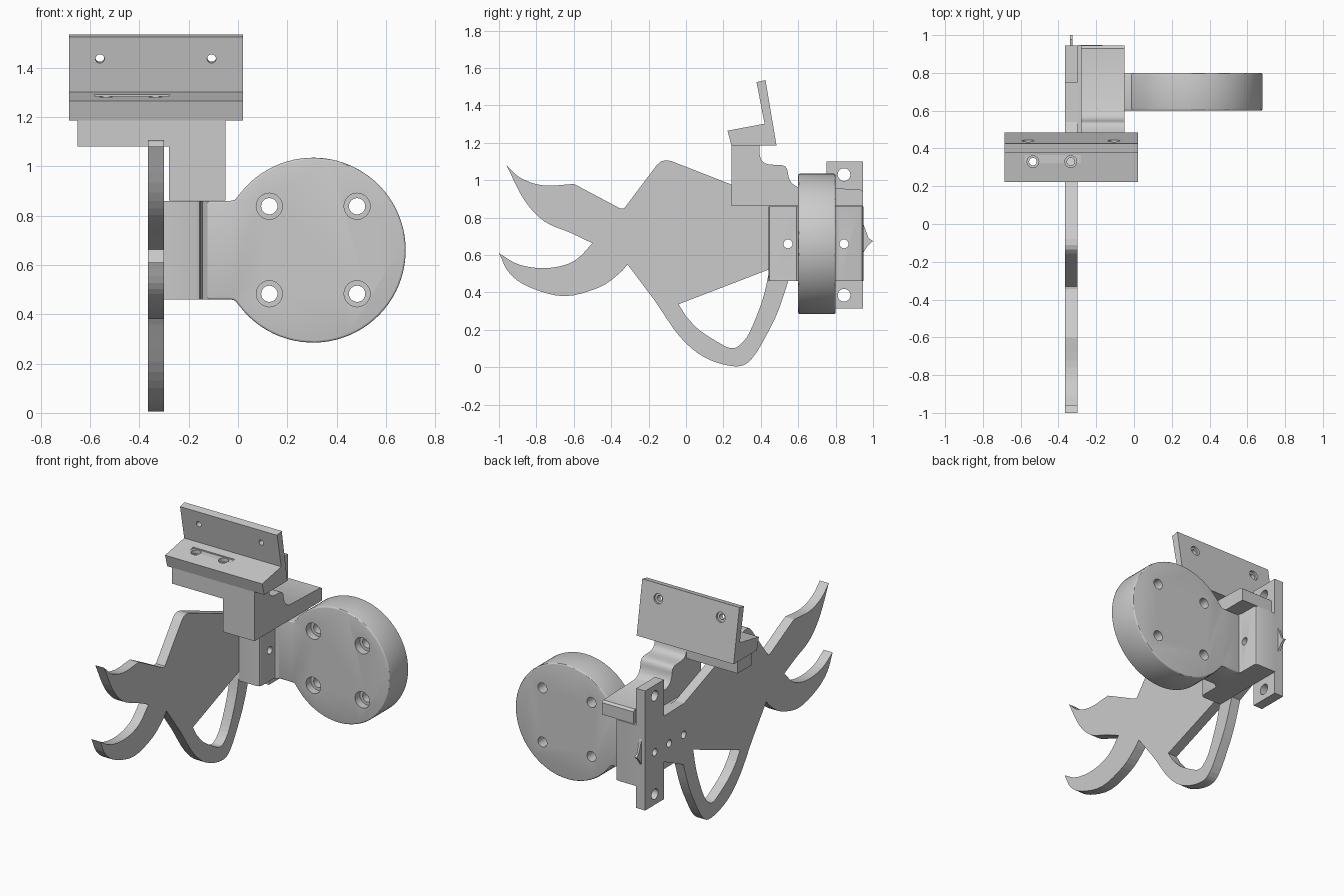
import bpy, bmesh, math
from mathutils import Vector

if "Cube" in bpy.data.objects:
    bpy.data.objects.remove(bpy.data.objects["Cube"])

MAP = {'X': lambda a, b, t: (t, a, b),
       'Y': lambda a, b, t: (a, t, b),
       'Z': lambda a, b, t: (a, b, t)}


def prism(name, pts, axis, t0, t1, bevel=0.0, angle=30):
    """Extrude a flat outline along one axis."""
    bm = bmesh.new()
    lo = [bm.verts.new(MAP[axis](a, b, t0)) for a, b in pts]
    hi = [bm.verts.new(MAP[axis](a, b, t1)) for a, b in pts]
    bm.faces.new(lo)
    bm.faces.new(hi)
    n = len(pts)
    for i in range(n):
        j = (i + 1) % n
        bm.faces.new((lo[i], lo[j], hi[j], hi[i]))
    bmesh.ops.recalc_face_normals(bm, faces=bm.faces)
    me = bpy.data.meshes.new(name)
    bm.to_mesh(me)
    bm.free()
    ob = bpy.data.objects.new(name, me)
    bpy.context.collection.objects.link(ob)
    if bevel:
        m = ob.modifiers.new("bevel", 'BEVEL')
        m.width, m.segments, m.angle_limit = bevel, 3, math.radians(angle)
        apply(ob, m)
    return ob


def apply(ob, mod):
    bpy.context.view_layer.objects.active = ob
    bpy.ops.object.modifier_apply(modifier=mod.name)


def boolean(ob, other, op='DIFFERENCE'):
    m = ob.modifiers.new("bool", 'BOOLEAN')
    m.operation, m.solver, m.object = op, 'EXACT', other
    apply(ob, m)
    bpy.data.objects.remove(other)


def drill(ob, centre, direction, r, depth):
    bpy.ops.mesh.primitive_cylinder_add(vertices=24, radius=r, depth=depth, location=centre)
    c = bpy.context.object
    c.hide_render = True
    c.rotation_euler = Vector(direction).to_track_quat('Z', 'Y').to_euler()
    bpy.context.view_layer.update()
    boolean(ob, c)


def curve(pts, n=4):
    """Smooth run through the given points."""
    p = [Vector(q) for q in pts]
    p = [2 * p[0] - p[1]] + p + [2 * p[-1] - p[-2]]
    out = []
    for i in range(1, len(p) - 2):
        a, b, c, d = p[i - 1:i + 3]
        for k in range(n):
            t = k / n
            out.append(tuple(0.5 * (2 * b + (c - a) * t + (2 * a - 5 * b + 4 * c - d) * t * t
                                    + (3 * b - a - 3 * c + d) * t ** 3)))
    return out + [tuple(p[-2])]


def smooth(ob):
    bpy.ops.object.select_all(action='DESELECT')
    ob.select_set(True)
    bpy.context.view_layer.objects.active = ob
    bpy.ops.object.shade_smooth_by_angle(angle=math.radians(30))


# Forked side plate with its mounting strip
upper_horn = curve([(-.5, .663), (-.62, .72), (-.757, .78), (-.864, .893), (-.96, 1.08)])
horn_top = curve([(-.96, 1.08), (-.88, 1.01), (-.76, .972), (-.60, .98)])
crest = [(-.57, .965), (-.36, .853), (-.345, .848), (-.33, .85), (-.157, 1.08),
         (-.135, 1.1), (-.11, 1.107), (-.08, 1.103), (.26, .97), (.54, .865)]
strip = [(.75, .86), (.75, 1.10), (.945, 1.10), (.945, .315), (.75, .315), (.75, .56)]
guard = curve([(.548, .465), (.5, .32), (.447, .203), (.35, .043), (.26, .005),
               (.099, .053), (-.035, .166), (-.168, .358)])
lower_horn = curve([(-.313, .55), (-.355, .503), (-.4625, .428), (-.65, .38),
                    (-.837, .428), (-.944, .503), (-1.0, .61)])
lower_top = curve([(-1.0, .61), (-.89, .548), (-.74, .53), (-.6, .567), (-.5, .663)])
plate = prism("forked_plate", upper_horn[:-1] + horn_top + crest + strip + guard
              + lower_horn[:-1] + lower_top[:-1], 'X', -.365, -.30)
window = prism("window_cutter", [(-.04, .337)] + curve([
    (.447, .524), (.41, .364), (.34, .187), (.286, .118), (.243, .102), (.19, .123),
    (.072, .198), (0, .273)]), 'X', -.5, -.2)
boolean(plate, window)
for z in (1.03, .385):
    drill(plate, (-.33, .845, z), (1, 0, 0), .034, .3)
for y in (.545, .695, .845):
    drill(plate, (-.33, y, .66), (1, 0, 0), .024, .3)

# Small broken spur at the rear edge of the strip
prism("rear_spur", [(.94, .79), (.976, .69), (1.0, .675), (.972, .65), (.94, .60)],
      'X', -.34, -.325)

# Round pad with neck
arc = [(.305 + .375 * math.cos(t), .66 + .375 * math.sin(t))
       for t in [math.radians(-142 + 284 * i / 64) for i in range(65)]]
neck = [(-.012, .864), (-.03, .86), (-.16, .86), (-.16, .46), (-.03, .46), (-.012, .456)]
pad = prism("round_pad", arc + neck, 'Y', .60, .80, .009, 40)
for x in (.127, .483):
    for z in (.483, .838):
        drill(pad, (x, .7, z), (0, 1, 0), .033, .4)
        drill(pad, (x, .6, z), (0, 1, 0), .053, .1)
smooth(pad)

# Mounting block, filleted into the neck
half = [(-.30, .44), (-.17, .44), (-.156, .446), (-.15, .46), (-.15, .57),
        (-.143, .59), (-.12, .602)]
block = prism("mount_block", half + [(x, 1.388 - y) for x, y in reversed(half)],
              'Z', .46, .86)
for y in (.545, .845):
    drill(block, (-.2, y, .66), (1, 0, 0), .024, .4)
smooth(block)

# Stepped upper arm and its cross bar
step = curve([(.60, .962), (.565, .985), (.548, 1.02), (.54, 1.06), (.515, 1.08),
              (.44, 1.085), (.405, 1.105), (.393, 1.14)], 3)
arm = prism("upper_arm", [(.243, 1.187), (.243, .862), (.945, .862), (.945, .94),
                          (.93, .952)] + step + [(.393, 1.187)], 'X', -.28, -.05)
smooth(arm)
bar = prism("cross_bar", [(.243, 1.08), (.393, 1.08), (.393, 1.187), (.243, 1.187)],
            'X', -.65, -.279)

# Angled rail
rail = prism("angled_rail", [(.484, 1.185), (.243, 1.185), (.222, 1.265), (.42, 1.302),
                             (.377, 1.525), (.425, 1.535)], 'X', -.685, .02)
pocket = prism("pocket_cutter", [(.29, 1.284), (.365, 1.284), (.365, 1.35), (.29, 1.35)],
               'X', -.58, -.28)
boolean(rail, pocket)
tilt = (0, math.cos(.167), math.sin(.167))
for x in (-.56, -.107):
    drill(rail, (x, .417, 1.44), tilt, .018, .2)
    drill(rail, (x, .447, 1.445), tilt, .032, .04)
for x in (-.535, -.335):
    drill(rail, (x, .33, 1.2), (0, 0, 1), .02, .4)
    drill(rail, (x, .33, 1.29), (0, 0, 1), .031, .06)
    drill(bar, (x, .33, 1.15), (0, 0, 1), .02, .3)
